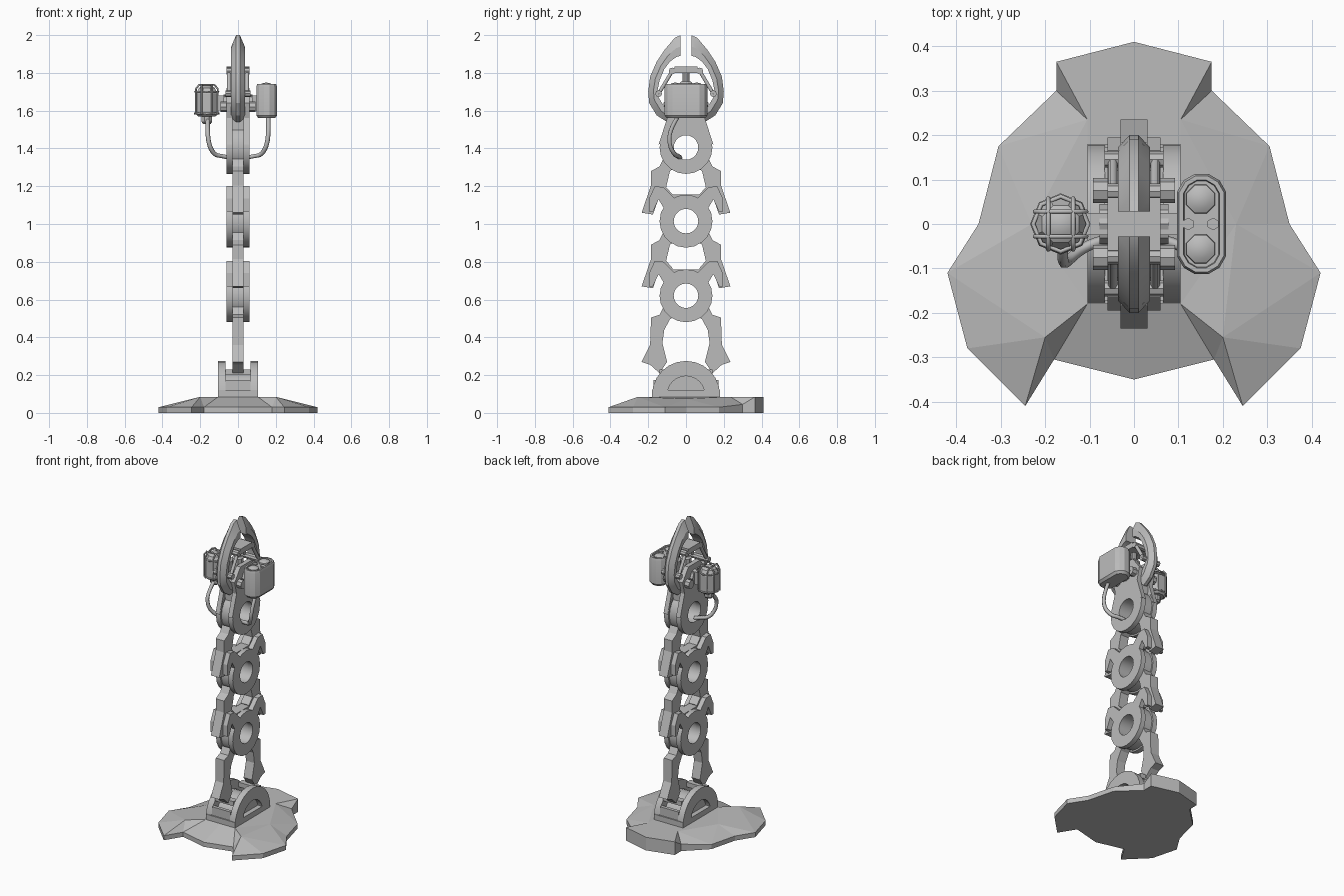
import bpy, bmesh, math
from mathutils import Vector

if "Cube" in bpy.data.objects:
    bpy.data.objects.remove(bpy.data.objects["Cube"])

metal = bpy.data.materials.new("grey metal")
metal.diffuse_color = (0.5, 0.5, 0.5, 1)
metal.use_nodes = True
metal.node_tree.nodes["Principled BSDF"].inputs["Base Color"].default_value = metal.diffuse_color


def make(name, verts, faces, smooth=True):
    me = bpy.data.meshes.new(name)
    me.from_pydata(verts, [], faces)
    bm = bmesh.new()
    bm.from_mesh(me)
    bmesh.ops.remove_doubles(bm, verts=bm.verts, dist=1e-5)
    bmesh.ops.recalc_face_normals(bm, faces=bm.faces)
    bm.to_mesh(me)
    bm.free()
    me.materials.append(metal)
    ob = bpy.data.objects.new(name, me)
    bpy.context.collection.objects.link(ob)
    if smooth:
        bpy.ops.object.select_all(action='DESELECT')
        ob.select_set(True)
        bpy.context.view_layer.objects.active = ob
        bpy.ops.object.shade_smooth_by_angle(angle=math.radians(25))
    return ob


def prism(name, pts, x0, x1):
    # side profile in (y, z) extruded along x
    n = len(pts)
    v = [(x, y, z) for x in (x0, x1) for y, z in pts]
    f = [tuple(range(n)), tuple(range(n, 2 * n))]
    f += [(i, (i + 1) % n, n + (i + 1) % n, n + i) for i in range(n)]
    return make(name, v, f, False)


def pair(name, pts, x0, x1):
    return [prism(f"{name}_{s}", [(k * y, z) for y, z in pts], x0, x1)
            for s, k in (("front", -1), ("back", 1))]


def box(name, x0, x1, y0, y1, z0, z1):
    return prism(name, [(y0, z0), (y1, z0), (y1, z1), (y0, z1)], x0, x1)


def ring(name, cz, r_out, r_in, x0, x1, n=20, half=False):
    m = n + 1 if half else n
    angs = [(math.pi if half else 2 * math.pi) * i / n for i in range(m)]
    v = [(x, r * math.cos(a), cz + r * math.sin(a))
         for x, r in ((x0, r_out), (x1, r_out), (x1, r_in), (x0, r_in)) for a in angs]
    f = [(c * m + i, c * m + (i + 1) % m, (c + 1) % 4 * m + (i + 1) % m, (c + 1) % 4 * m + i)
         for c in range(4) for i in range(n)]
    if half:
        f += [(0, m, 2 * m, 3 * m), (m - 1, 2 * m - 1, 3 * m - 1, 4 * m - 1)]
    return make(name, v, f)


def lathe(name, c, prof, n=8, sx=1, stretch=0):
    # (radius, z) profile around z; stretch pulls the halves apart along y
    v = []
    for r, z in prof:
        for i in range(n):
            a = 2 * math.pi * (i + .5) / n
            s = math.copysign(stretch, math.sin(a))
            v.append((c[0] + r * sx * math.cos(a), c[1] + r * math.sin(a) + s, z))
    k = len(prof)
    f = [(j * n + i, j * n + (i + 1) % n, (j + 1) * n + (i + 1) % n, (j + 1) * n + i)
         for j in range(k - 1) for i in range(n)]
    f += [tuple(range(n)), tuple(range((k - 1) * n, k * n))]
    return make(name, v, f)


def tube(name, pts, r, n_res=2, spline='POLY', cyclic=False):
    cu = bpy.data.curves.new(name, 'CURVE')
    cu.dimensions = '3D'
    cu.bevel_depth, cu.bevel_resolution, cu.use_fill_caps = r, n_res, True
    cu.resolution_u = 4
    s = cu.splines.new(spline)
    s.points.add(len(pts) - 1)
    for p, q in zip(s.points, pts):
        p.co = (*q, 1)
    s.use_cyclic_u = cyclic
    if spline == 'NURBS':
        s.order_u, s.use_endpoint_u = 3, True
    cu.materials.append(metal)
    ob = bpy.data.objects.new(name, cu)
    bpy.context.collection.objects.link(ob)
    return ob


# Ground plate: half outline with rim heights, closed top made from a few facets
rim = [(0, .41, .085), (.175, .365, .085), (.175, .30, .045), (.305, .175, .03), (.35, 0, .03),
       (.42, -.11, .03), (.375, -.28, .03), (.245, -.41, .03), (.18, -.305, .03), (0, -.35, .03)]
inner = [(0, .235, .085), (.105, .235, .085), (.105, -.18, .085), (.2, -.255, .085), (0, -.18, .085),
         (.23, .0, .075)]
for side in (1, -1):
    n = len(rim)
    v = [(side * x, y, z) for x, y, z in rim + inner] + [(side * x, y, 0) for x, y, z in rim]
    f = [(0, 1, 11, 10), (1, 2, 11), (2, 3, 11), (11, 3, 15), (3, 4, 15), (4, 5, 15), (5, 13, 15),
         (15, 13, 12), (11, 15, 12), (5, 6, 13), (6, 7, 13), (7, 8, 13), (13, 8, 12),
         (8, 9, 14, 12), (10, 11, 12, 14)]
    f += [(i, i + 1, 17 + i, 16 + i) for i in range(n - 1)]
    f += [tuple(range(16, 16 + n))]
    make("ground_plate_" + ("right" if side > 0 else "left"), v, f, False)

# Base clevis: two arched cheeks with recessed centres and a slot between
for side in (1, -1):
    ring("clevis_arch", .095, .18, .10, side * .065, side * .105, 12, True)
    ring("clevis_recess", .09, .11, .001, side * .05, side * .075, 12, True)
ring("clevis_saddle", .095, .125, .06, -.066, .066, 12, True)
box("clevis_floor", -.105, .105, -.18, .18, .075, .12)
for k in (-1, 1):
    box("clevis_lip", -.066, .066, *sorted((k * .15, k * .172)), .11, .175)
    box("clevis_pin", -.066, .066, *sorted((k * .10, k * .14)), .20, .23)

# Chain links: paired rings, thin legs below, hooks above
leg = [(.05, -.10), (.12, -.06), (.14, -.10), (.185, -.115), (.19, -.26), (.235, -.35),
       (.19, -.365), (.14, -.41), (.10, -.35), (.125, -.25), (.115, -.18), (.085, -.125)]
mid_leg = [(.05, -.10), (.12, -.06), (.14, -.10), (.185, -.125), (.185, -.20), (.235, -.345),
           (.175, -.355), (.145, -.27), (.115, -.30), (.07, -.25), (.105, -.21), (.085, -.125)]
hook = [(.05, .11), (.115, .065), (.145, .115), (.175, .05), (.195, .05), (.195, .12),
        (.165, .185), (.12, .18), (.075, .135)]
for j, cz in enumerate((.62, 1.015, 1.405)):
    ring("link_core", cz, .13, .068, -.04, .04)
    for side in (1, -1):
        ring("link_ring", cz, .14, .065, side * .028, side * .06)
    pair("link_leg", [(y, cz + z) for y, z in (leg if j == 0 else mid_leg)], -.03, .03)
    if j < 2:
        for side in (1, -1):
            pair("link_hook", [(y, cz + z) for y, z in hook], side * .03, side * .06)
        box("link_crossbar", -.03, .03, -.075, .075, cz + .115, cz + .14)

# Wrist: side plates rising from the top ring
wrist = [(-.145, 1.42), (-.10, 1.56), (-.12, 1.64), (-.06, 1.72), (.06, 1.72), (.12, 1.64),
         (.10, 1.56), (.145, 1.42), (.10, 1.45), (.07, 1.48), (0, 1.495), (-.07, 1.48), (-.10, 1.45)]
for side in (1, -1):
    prism("wrist_plate", wrist, side * .03, side * .06)
box("wrist_core", -.035, .035, -.09, .09, 1.49, 1.66)

# Grabber jaws: curved claws with a narrow ridge along the outer edge
outer = [(.028, 2.0), (.06, 1.985), (.115, 1.92), (.155, 1.86), (.19, 1.78), (.20, 1.70), (.195, 1.64),
         (.155, 1.575), (.10, 1.54)]
inn = [(.028, 1.89), (.05, 1.885), (.085, 1.86), (.115, 1.82), (.14, 1.76), (.15, 1.71), (.145, 1.67),
       (.115, 1.62), (.07, 1.58)]
for k in (-1, 1):
    n = len(outer)
    mid = [tuple(.45 * a + .55 * b for a, b in zip(p, q)) for p, q in zip(outer, inn)]
    loops = [(.010, outer), (.036, mid), (.036, inn), (-.036, inn), (-.036, mid), (-.010, outer)]
    v = [(x, k * y, z) for x, l in loops for y, z in l]
    f = [(c * n + i, c * n + i + 1, (c + 1) % 6 * n + i + 1, (c + 1) % 6 * n + i)
         for c in range(6) for i in range(n - 1)]
    f += [tuple(c * n for c in range(6)), tuple(c * n + n - 1 for c in range(6))]
    make("jaw_" + ("back" if k > 0 else "front"), v, f)
    # Pivot pins and struts
    for y, z, r, hx in ((.075, 1.62, .028, .092), (.145, 1.69, .018, .066), (.073, 1.81, .018, .06)):
        o = ring("jaw_pin", z, r, .001, -hx, hx, 8)
        o.location.y = k * y
    for side in (1, -1):
        tube("jaw_strut", [(side * .048, k * .073, 1.81), (side * .048, k * .145, 1.69)], .011, 1)
box("strut_yoke", -.06, .06, -.06, .06, 1.80, 1.835)
lathe("piston_rod", (0, 0), [(.018, 1.70), (.018, 1.81)], 10)
lathe("piston_sleeve", (0, 0), [(.035, 1.66), (.035, 1.745), (.025, 1.755)], 10)

# Twin lamp housing on the right
lathe("lamp_housing", (.152, 0), [(.045, 1.56), (.057, 1.575), (.057, 1.725), (.052, 1.74), (.042, 1.74),
      (.040, 1.728)], 12, 1, .058)
for y in (-.056, .056):
    lathe("lamp_lens", (.15, y), [(.036, 1.72), (.034, 1.738), (.022, 1.745), (.006, 1.748)], 8)
for x in (.122, .178):
    lathe("lamp_bolt", (x, 0), [(.014, 1.72), (.014, 1.738)], 6)

# Caged beacon on the left
lathe("beacon_body", (-.165, 0), [(.05, 1.57), (.062, 1.58), (.062, 1.69), (.05, 1.71), (.045, 1.72),
      (.025, 1.732), (.005, 1.735)], 8)
lathe("beacon_socket", (-.165, 0), [(.022, 1.53), (.03, 1.54), (.03, 1.572)], 8)
for z, r in ((1.585, .064), (1.70, .062)):
    tube("cage_hoop", [(-.165 + r * math.cos(i * math.pi / 4), r * math.sin(i * math.pi / 4), z)
                       for i in range(8)], .005, 1, 'POLY', True)
for d in (-.028, .028):
    rib = [(-.058, 1.58), (-.058, 1.715), (-.04, 1.738), (.04, 1.738), (.058, 1.715), (.058, 1.58)]
    tube("cage_rib", [(-.165 + d, u, z) for u, z in rib], .005, 1)
    tube("cage_rib", [(-.165 + u, d, z) for u, z in rib], .005, 1)

# Lamp brackets and cables
for side in (1, -1):
    box("lamp_bracket", side * .05, side * .108, -.025, .025, 1.60, 1.68)
    ring("bracket_boss", 1.64, .045, .001, side * .055, side * .078, 8)
    tube("cable", [(side * .16, -.045 if side > 0 else 0, 1.565), (side * .162, -.085, 1.50),
                   (side * .155, -.09, 1.42), (side * .125, -.06, 1.365), (side * .085, -.04, 1.36),
                   (side * .04, -.03, 1.35)], .012, 1, 'NURBS')
